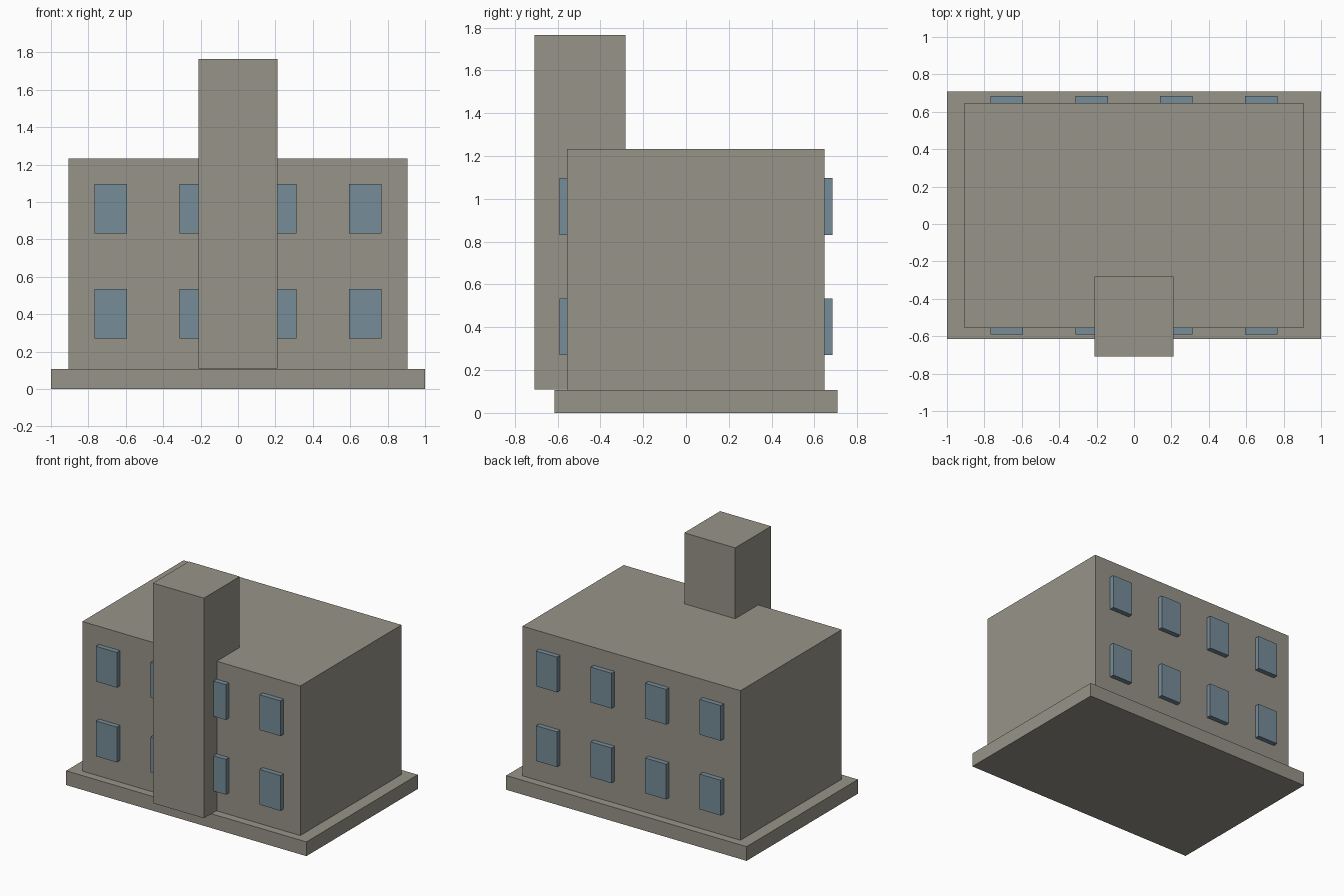
import bpy

cube = bpy.data.objects.get("Cube")
if cube:
    bpy.data.objects.remove(cube, do_unlink=True)


def make_material(name, rgb):
    mat = bpy.data.materials.new(name)
    mat.use_nodes = True
    mat.diffuse_color = (*rgb, 1)
    mat.node_tree.nodes["Principled BSDF"].inputs["Base Color"].default_value = (*rgb, 1)
    return mat


def box(name, x, y, z, mat):
    """Box spanning the (low, high) range on each axis."""
    spans = (x, y, z)
    bpy.ops.mesh.primitive_cube_add(size=1, location=[(a + b) / 2 for a, b in spans])
    obj = bpy.context.object
    obj.name = name
    obj.scale = [b - a for a, b in spans]
    bpy.ops.object.transform_apply(location=False, rotation=False, scale=True)
    obj.data.materials.append(mat)
    return obj


stone = make_material("warm grey stone", (0.31, 0.295, 0.25))
glass = make_material("blue grey glass", (0.18, 0.262, 0.318))

# Base slab, main block and entrance tower
FRONT, BACK = -0.555, 0.648
box("base_slab", (-1, 1), (-0.615, 0.708), (0, 0.107), stone)
box("main_block", (-0.907, 0.907), (FRONT, BACK), (0.107, 1.232), stone)
box("tower", (-0.212, 0.212), (-0.708, -0.282), (0.11, 1.765), stone)

# Two rows of four raised windows on the front and back walls
for side, wall in (("front", FRONT), ("back", BACK)):
    for floor, sill in (("lower", 0.27), ("upper", 0.832)):
        for i in range(4):
            x = (i - 1.5) * 0.454
            box(f"{side}_{floor}_window_{i + 1}", (x - 0.087, x + 0.087),
                (wall - 0.037, wall + 0.037), (sill, sill + 0.265), glass)
